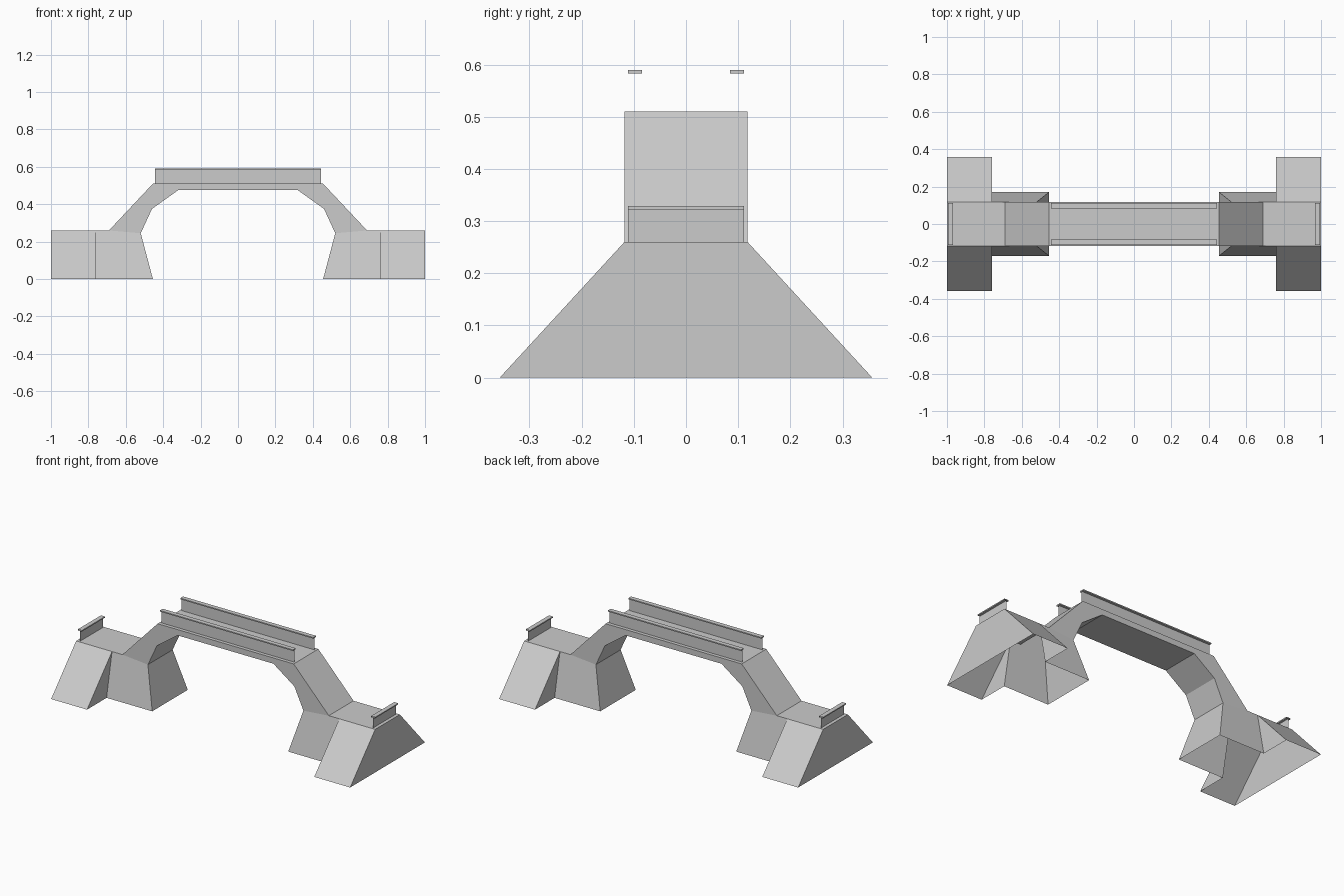
import bpy, bmesh
from mathutils import Vector

if "Cube" in bpy.data.objects:
    bpy.data.objects.remove(bpy.data.objects["Cube"])

W = 0.118            # half width of the walkway
TOP = 0.26           # height of the end platforms


def shell(name, faces, mirror=(True, True)):
    """Open shell from (outward direction, corner points); mirrored over x / y."""
    bm = bmesh.new()
    for out, pts in faces:
        f = bm.faces.new([bm.verts.new(p) for p in pts])
        f.normal_update()
        if f.normal.dot(Vector(out)) < 0:
            f.normal_flip()
    bmesh.ops.remove_doubles(bm, verts=bm.verts, dist=1e-5)
    me = bpy.data.meshes.new(name)
    bm.to_mesh(me)
    bm.free()
    ob = bpy.data.objects.new(name, me)
    bpy.context.collection.objects.link(ob)
    if any(mirror):
        m = ob.modifiers.new("Mirror", 'MIRROR')
        m.use_axis = (mirror[0], mirror[1], False)
        m.merge_threshold = 1e-4
    return ob


def strip(profile, out):
    """Quads running from the centre line to the walkway edge along an xz profile."""
    return [(out, [(a[0], 0, a[1]), (b[0], 0, b[1]), (b[0], W, b[1]), (a[0], W, a[1])])
            for a, b in zip(profile, profile[1:])]


def box(x0, x1, y0, y1, z0, z1, ends=True):
    """Box faces, optionally without the y ends."""
    f = [((0, 0, s), [(x0, y0, z), (x1, y0, z), (x1, y1, z), (x0, y1, z)])
         for s, z in ((-1, z0), (1, z1))]
    f += [((s, 0, 0), [(x, y0, z0), (x, y1, z0), (x, y1, z1), (x, y0, z1)])
          for s, x in ((-1, x0), (1, x1))]
    if ends:
        f += [((0, s, 0), [(x0, y, z0), (x1, y, z0), (x1, y, z1), (x0, y, z1)])
              for s, y in ((-1, y0), (1, y1))]
    return f


# Arched span: deck, sloping stairs and faceted underside
upper = [(0, 0.51), (0.455, 0.51), (0.69, TOP)]
under = [(0, 0.475), (0.32, 0.475), (0.46, 0.375), (0.52, 0.245)]
span = strip(upper, (0.1, 0, 1)) + strip(under, (-0.5, 0, -1))
for quad in ((upper[0], upper[1], under[1], under[0]),
             (upper[1], under[2], under[1]),
             (upper[1], upper[2], under[3], under[2])):
    span.append(((0, 1, 0), [(x, W, z) for x, z in quad]))
shell("arched_span", span)

# Hollow piers under the foot of the stairs
shell("pier", [
    ((0, 1, 0), [(0.76, 0.17, 0), (0.455, 0.17, 0), (0.52, W, 0.245),
                 (0.69, W, TOP), (0.76, W, TOP)]),
    ((-1, 0, 0), [(0.455, 0, 0), (0.455, 0.17, 0), (0.52, W, 0.245), (0.52, 0, 0.245)]),
])

# End platforms with side ramps, end wall and the inner wing beside the pier
B = 0.357
shell("end_ramp", strip([(0.69, TOP), (0.76, TOP), (1, TOP)], (0, 0, 1)) + [
    ((0, 1, 1), [(0.76, W, TOP), (1, W, TOP), (1, B, 0), (0.76, B, 0)]),
    ((1, 0, 0), [(1, 0, 0), (1, B, 0), (1, W, TOP), (1, 0, TOP)]),
    ((-1, 0, 0), [(0.76, 0.17, 0), (0.76, B, 0), (0.76, W, TOP)]),
])

# Deck railings: thin panel and flat handrail
shell("deck_railing_panel", [
    ((0, 1, 0), [(0, 0.097, 0.51), (0.445, 0.097, 0.51),
                 (0.445, 0.097, 0.584), (0, 0.097, 0.584)])])
shell("deck_handrail", box(-0.445, 0.445, 0.084, 0.111, 0.583, 0.59), (False, True))

# End railings across the outer edge of each platform
shell("end_railing_panel", [
    ((1, 0, 0), [(0.98, 0, TOP), (0.98, 0.111, TOP),
                 (0.98, 0.111, 0.323), (0.98, 0, 0.323)])])
shell("end_handrail", box(0.967, 0.994, -0.111, 0.111, 0.322, 0.329, False), (True, False))
